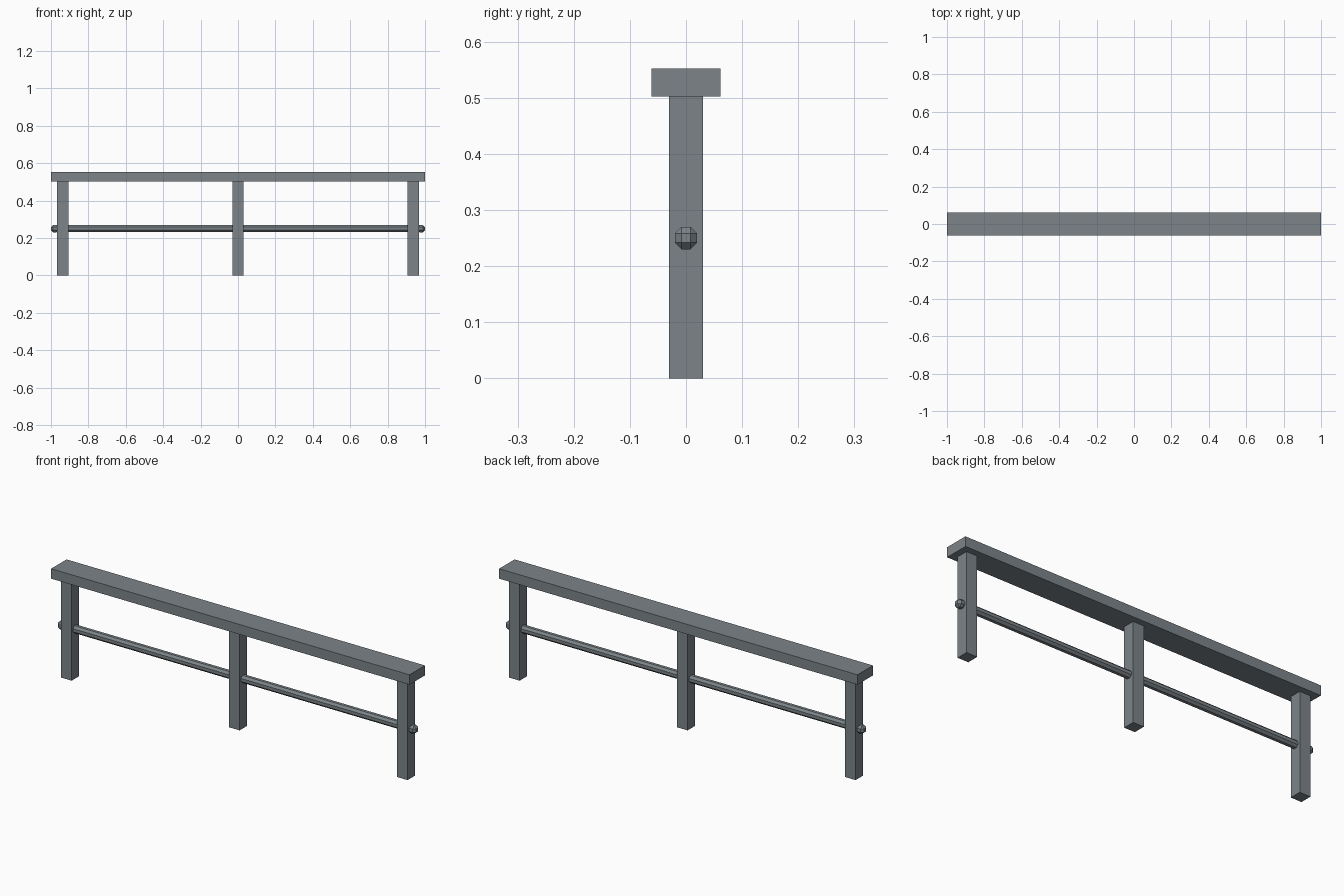
import bpy, bmesh, math
from mathutils import Matrix

cube = bpy.data.objects.get("Cube")
if cube:
    bpy.data.objects.remove(cube, do_unlink=True)

steel = bpy.data.materials.new("slate_grey")
steel.use_nodes = True
colour = (0.2, 0.23, 0.25, 1)
steel.diffuse_color = colour
steel.node_tree.nodes["Principled BSDF"].inputs["Base Color"].default_value = colour


def finish(name, bm):
    mesh = bpy.data.meshes.new(name)
    bm.to_mesh(mesh)
    bm.free()
    mesh.materials.append(steel)
    bpy.context.collection.objects.link(bpy.data.objects.new(name, mesh))


def box(name, centre, size, chamfer=0):
    bm = bmesh.new()
    bmesh.ops.create_cube(bm, size=1, matrix=Matrix.Translation(centre) @ Matrix.Diagonal((*size, 1)))
    if chamfer:
        bmesh.ops.bevel(bm, geom=bm.edges[:], offset=chamfer, segments=1, affect='EDGES')
    finish(name, bm)


# Top beam resting on three square posts
box("top_beam", (0, 0, 0.527), (2, 0.123, 0.05))
for name, x in (("right_post", -0.9375), ("middle_post", 0), ("left_post", 0.9375)):
    box(name, (x, 0, 0.251), (0.06, 0.06, 0.502))

# Octagonal rod through the posts, flat side up
bm = bmesh.new()
turn = Matrix.Rotation(math.pi / 2, 4, 'Y') @ Matrix.Rotation(math.pi / 8, 4, 'Z')
bmesh.ops.create_cone(bm, cap_ends=True, segments=8, radius1=0.02, radius2=0.02, depth=1.95,
                      matrix=Matrix.Translation((0, 0, 0.25)) @ turn)
finish("cross_rod", bm)

# Chamfered knobs on the rod ends
for name, x in (("right_knob", -0.98), ("left_knob", 0.98)):
    box(name, (x, 0, 0.25), (0.04, 0.04, 0.04), 0.0117)
